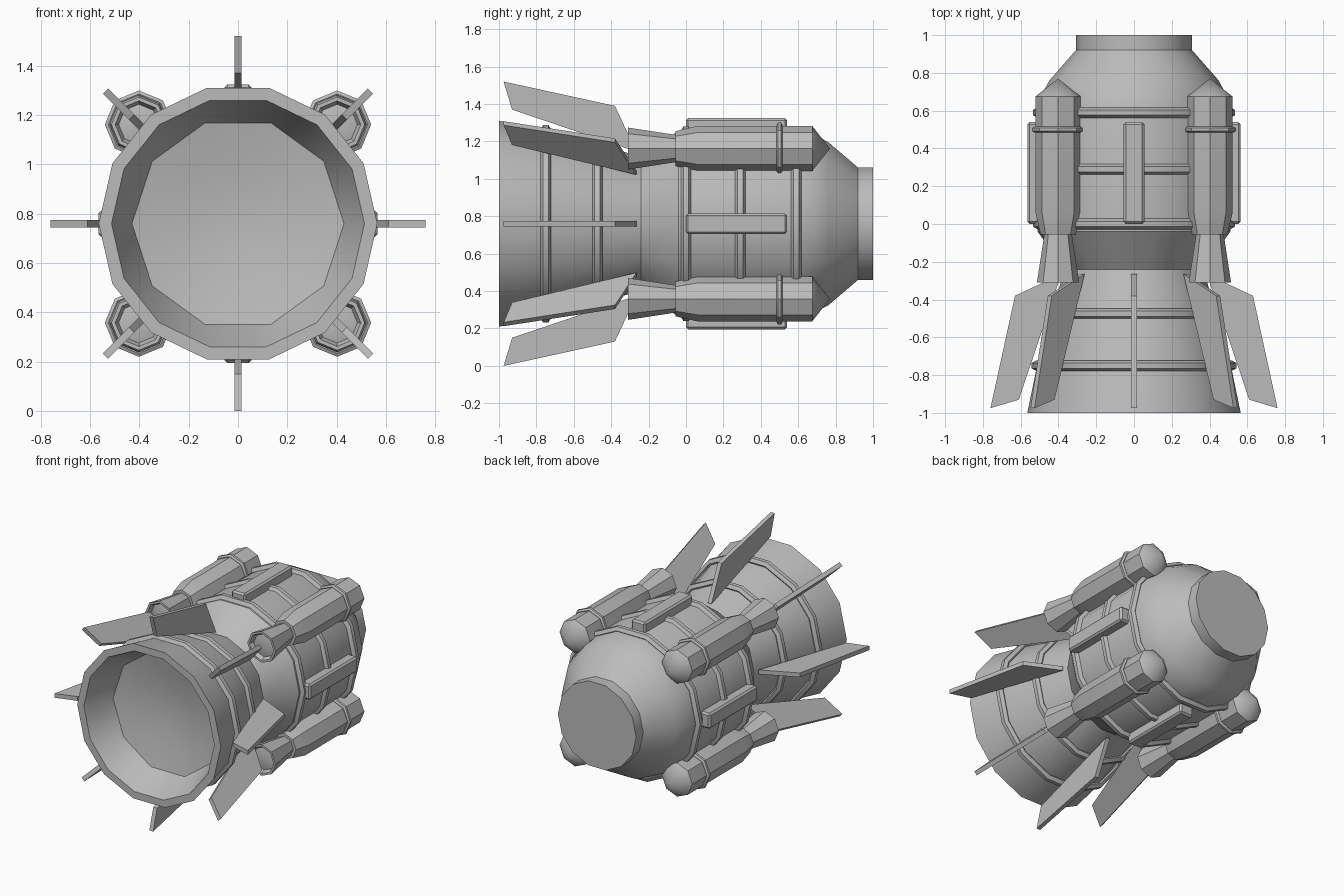
import bpy, bmesh, math
from mathutils import Matrix, Vector

if "Cube" in bpy.data.objects:
    bpy.data.objects.remove(bpy.data.objects["Cube"])

AXIS = 0.76  # height of the long axis

metal = bpy.data.materials.new("grey_metal")
metal.use_nodes = True
GREY = (0.5, 0.5, 0.5, 1)
metal.diffuse_color = GREY
next(n for n in metal.node_tree.nodes if n.type == 'BSDF_PRINCIPLED').inputs["Base Color"].default_value = GREY


def finish(name, bm, x=0, z=0, turn=0):
    """Turn the part about the long axis, then move it into place."""
    bmesh.ops.remove_doubles(bm, verts=bm.verts, dist=0.0001)
    bmesh.ops.recalc_face_normals(bm, faces=bm.faces)
    bmesh.ops.transform(bm, verts=bm.verts, matrix=Matrix.Rotation(turn, 4, 'Y'))
    mesh = bpy.data.meshes.new(name)
    bm.to_mesh(mesh)
    bm.free()
    mesh.materials.append(metal)
    obj = bpy.data.objects.new(name, mesh)
    obj.location = (x, 0, AXIS + z)
    bpy.context.collection.objects.link(obj)
    bpy.ops.object.select_all(action='DESELECT')
    obj.select_set(True)
    bpy.context.view_layer.objects.active = obj
    bpy.ops.object.shade_smooth_by_angle(angle=math.radians(30))
    return obj


def ring(bm, y, r, sides):
    """Loop of vertices around the long axis."""
    angles = [2 * math.pi * k / sides for k in range(sides)]
    return [bm.verts.new((r * math.cos(a), y, r * math.sin(a))) for a in angles]


def skin(bm, rings):
    """Join neighbouring loops; a loop of one vertex makes a tip."""
    for a, b in zip(rings, rings[1:]):
        n = max(len(a), len(b))
        for k in range(n):
            corners = (a[k % len(a)], a[(k + 1) % len(a)], b[(k + 1) % len(b)], b[k % len(b)])
            bm.faces.new(list(dict.fromkeys(corners)))


def lathe(name, profile, sides, x=0, z=0, closed=False):
    """Revolve (y, radius) points around the long axis."""
    bm = bmesh.new()
    rings = [ring(bm, y, r, sides if r else 1) for y, r in profile]
    skin(bm, rings + rings[:1] if closed else rings)
    return finish(name, bm, x, z)


def band(name, y, radius, thick, sides, x=0, z=0):
    """Raised hoop with a hexagonal section."""
    section = [(y + thick * math.cos(k * math.pi / 3), radius + thick * math.sin(k * math.pi / 3))
               for k in range(6)]
    return lathe(name, section, sides, x, z, closed=True)


# Main hull: flared exhaust, narrow waist, barrel and blunt nose
lathe("hull", [(-1, 0.513), (-1, 0.565), (-0.75, 0.513), (-0.475, 0.437), (-0.24, 0.367), (-0.04, 0.51),
               (0.6, 0.51), (0.70, 0.48), (0.76, 0.448), (0.92, 0.308), (1, 0.308), (1, 0)], 14)

# Hollow of the exhaust: sloping wall down to a ten-sided shallow bowl
bm = bmesh.new()
bowl = [ring(bm, y, r, 10) for y, r in [(-0.79, 0.43), (-0.76, 0.29), (-0.74, 0.14)]]
bowl.append(ring(bm, -0.73, 0, 1))
skin(bm, bowl)
rim = ring(bm, -1, 0.513, 14)
loops = [[bm.edges.get((lp[k - 1], lp[k])) or bm.edges.new((lp[k - 1], lp[k])) for k in range(len(lp))]
         for lp in (rim, bowl[0])]
bmesh.ops.bridge_loops(bm, edges=loops[0] + loops[1])
finish("exhaust_bowl", bm)

# Hoops around the exhaust and the hull
for i, (y, r) in enumerate([(-0.75, 0.518), (-0.475, 0.44), (0, 0.51), (0.29, 0.508), (0.59, 0.51)]):
    band(f"hull_band_{i + 1}", y, r, 0.028, 14)

# Bevelled side boxes on the four main directions
for i in range(4):
    bm = bmesh.new()
    bmesh.ops.create_cube(bm, size=1, matrix=Matrix.Translation((0, 0.27, 0.515))
                          @ Matrix.Diagonal((0.11, 0.54, 0.1, 1)))
    bmesh.ops.bevel(bm, geom=bm.edges[:], offset=0.012, segments=1, affect='EDGES')
    finish(f"side_box_{i + 1}", bm, turn=i * math.pi / 2)

# Booster pods with shallow nozzles and pointed caps
POD = [(-0.30, 0), (-0.28, 0.082), (-0.31, 0.096), (-0.31, 0.112), (-0.055, 0.073), (-0.055, 0.093),
       (0.06, 0.12), (0.675, 0.12), (0.77, 0)]
for side, sx in (("left", 1), ("right", -1)):
    for level, sz in (("upper", 1), ("lower", -1)):
        lathe(f"{level}_{side}_pod", POD, 8, 0.402 * sx, 0.402 * sz)
        band(f"{level}_{side}_pod_band", 0.5, 0.124, 0.016, 8, 0.402 * sx, 0.402 * sz)

# Eight swept fins around the exhaust
FIN = [(-0.975, 0.76), (-0.38, 0.63), (-0.265, 0.385), (-0.93, 0.61)]
for i in range(8):
    bm = bmesh.new()
    face = bm.faces.new([bm.verts.new((-0.015, y, r)) for y, r in FIN])
    out = bmesh.ops.extrude_face_region(bm, geom=[face])
    moved = [v for v in out["geom"] if isinstance(v, bmesh.types.BMVert)]
    bmesh.ops.translate(bm, verts=moved, vec=Vector((0.03, 0, 0)))
    finish(f"fin_{i + 1}", bm, turn=i * math.pi / 4)
